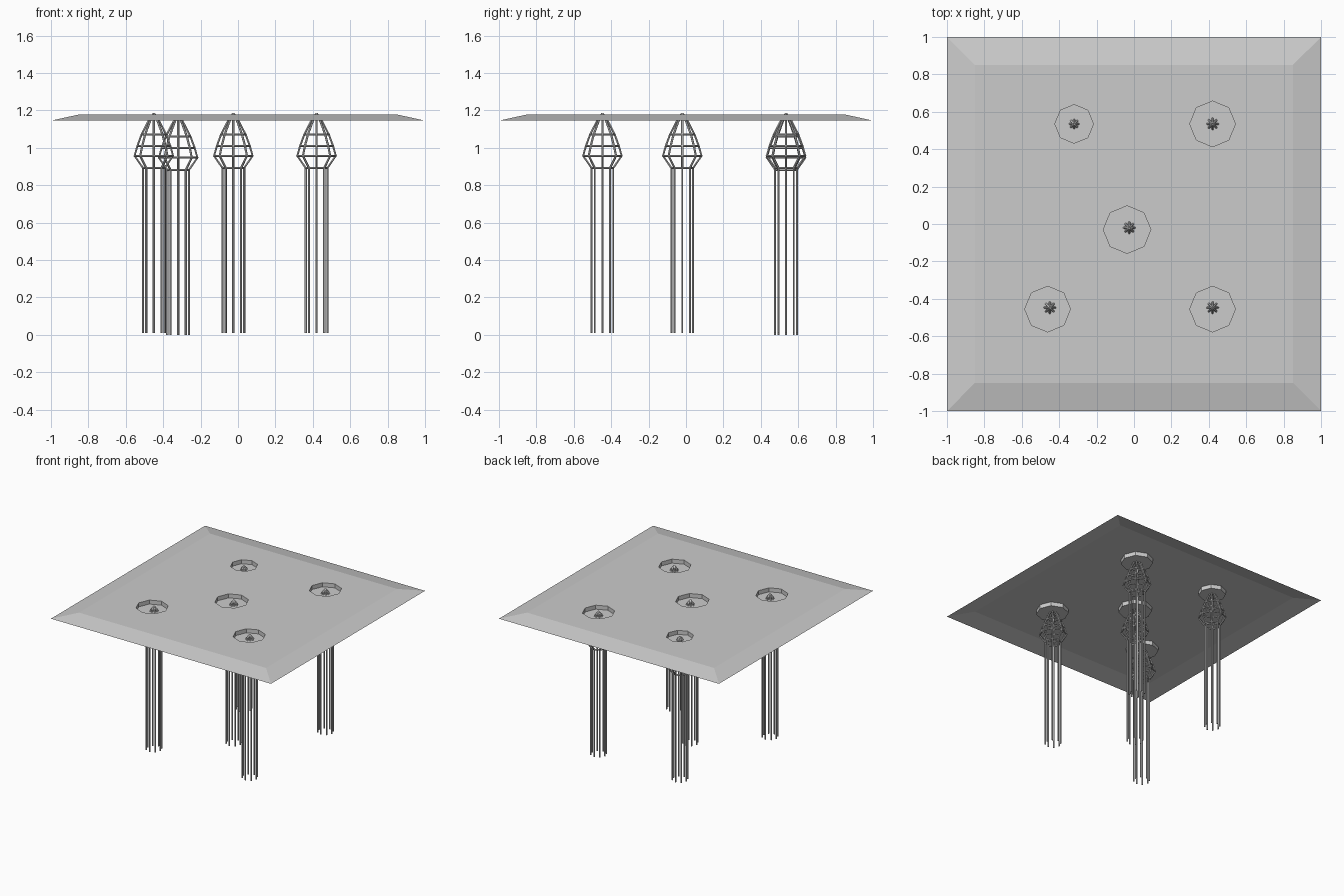
import bpy, bmesh
from math import cos, sin, pi

if "Cube" in bpy.data.objects:
    bpy.data.objects.remove(bpy.data.objects["Cube"])

ROOF_TOP, ROOF_LOW = 1.178, 1.145
# support: x, y, z offset, recess centre x, y, recess radius
SUPPORTS = [
    (-0.32, 0.535, 0.0, -0.32, 0.535, 0.103),
    (0.42, 0.535, 0.01, 0.42, 0.535, 0.122),
    (-0.025, -0.02, 0.01, -0.037, -0.03, 0.127),
    (-0.45, -0.447, 0.01, -0.462, -0.455, 0.122),
    (0.42, -0.447, 0.01, 0.42, -0.455, 0.122),
]


def circle(r, z, x=0, y=0, n=8):
    return [(x + r * cos(2 * pi * i / n), y + r * sin(2 * pi * i / n), z) for i in range(n)]


def square(h, z):
    return [(-h, -h, z), (h, -h, z), (h, h, z), (-h, h, z)]


# Roof: thin sheet with sloped skirt and octagonal recesses
def make_roof():
    bm = bmesh.new()

    def loop(points):
        return [bm.verts.new(p) for p in points]

    def bridge(a, b):
        for i in range(len(a)):
            j = (i + 1) % len(a)
            bm.faces.new((a[i], a[j], b[j], b[i]))

    outlines = [loop(square(0.85, ROOF_TOP))]
    outlines += [loop(circle(s[5], ROOF_TOP, s[3], s[4])) for s in SUPPORTS]
    edges = [bm.edges.new((l[i], l[(i + 1) % len(l)])) for l in outlines for i in range(len(l))]
    bmesh.ops.triangle_fill(bm, edges=edges, use_beauty=True, normal=(0, 0, 1))
    bridge(loop(square(1, ROOF_LOW)), outlines[0])
    for s, rim in zip(SUPPORTS, outlines[1:]):
        floor = loop(circle(s[5], ROOF_LOW, s[3], s[4]))
        bridge(rim, floor)
        bm.faces.new(floor)
    bmesh.ops.recalc_face_normals(bm, faces=bm.faces)
    if next(f for f in bm.faces if len(f.verts) == 3).normal.z < 0:
        bmesh.ops.reverse_faces(bm, faces=bm.faces)
    mesh = bpy.data.meshes.new("roof")
    bm.to_mesh(mesh)
    bm.free()
    bpy.context.collection.objects.link(bpy.data.objects.new("roof", mesh))


# Curve object made of straight round rods
def rods(name, paths, radius, loc, cyclic=False):
    cu = bpy.data.curves.new(name, 'CURVE')
    cu.dimensions = '3D'
    cu.bevel_depth = radius
    cu.bevel_resolution = 1
    cu.use_fill_caps = True
    for path in paths:
        sp = cu.splines.new('POLY')
        sp.points.add(len(path) - 1)
        for p, co in zip(sp.points, path):
            p.co = (*co, 1)
        sp.use_cyclic_u = cyclic
        sp.use_smooth = False
    ob = bpy.data.objects.new(name, cu)
    ob.location = loc
    bpy.context.collection.objects.link(ob)


# Lattice capital profile: radius, height
RIB = [(0.058, 0.882), (0.103, 0.947), (0.088, 1.0), (0.066, 1.06), (0.033, 1.125), (0.016, 1.155), (0.002, 1.172)]

make_roof()
for k, (x, y, dz, *_) in enumerate(SUPPORTS, 1):
    loc = (x, y, dz)
    rods(f"poles_{k}", [[(px, py, 0), (px, py, 0.882)] for px, py, _ in circle(0.058, 0)], 0.006, loc)
    rods(f"capital_ribs_{k}", [list(p) for p in zip(*[circle(r, z) for r, z in RIB])], 0.006, loc)
    rods(f"capital_rings_{k}", [circle(r, z) for r, z in RIB[:4]], 0.006, loc, True)
